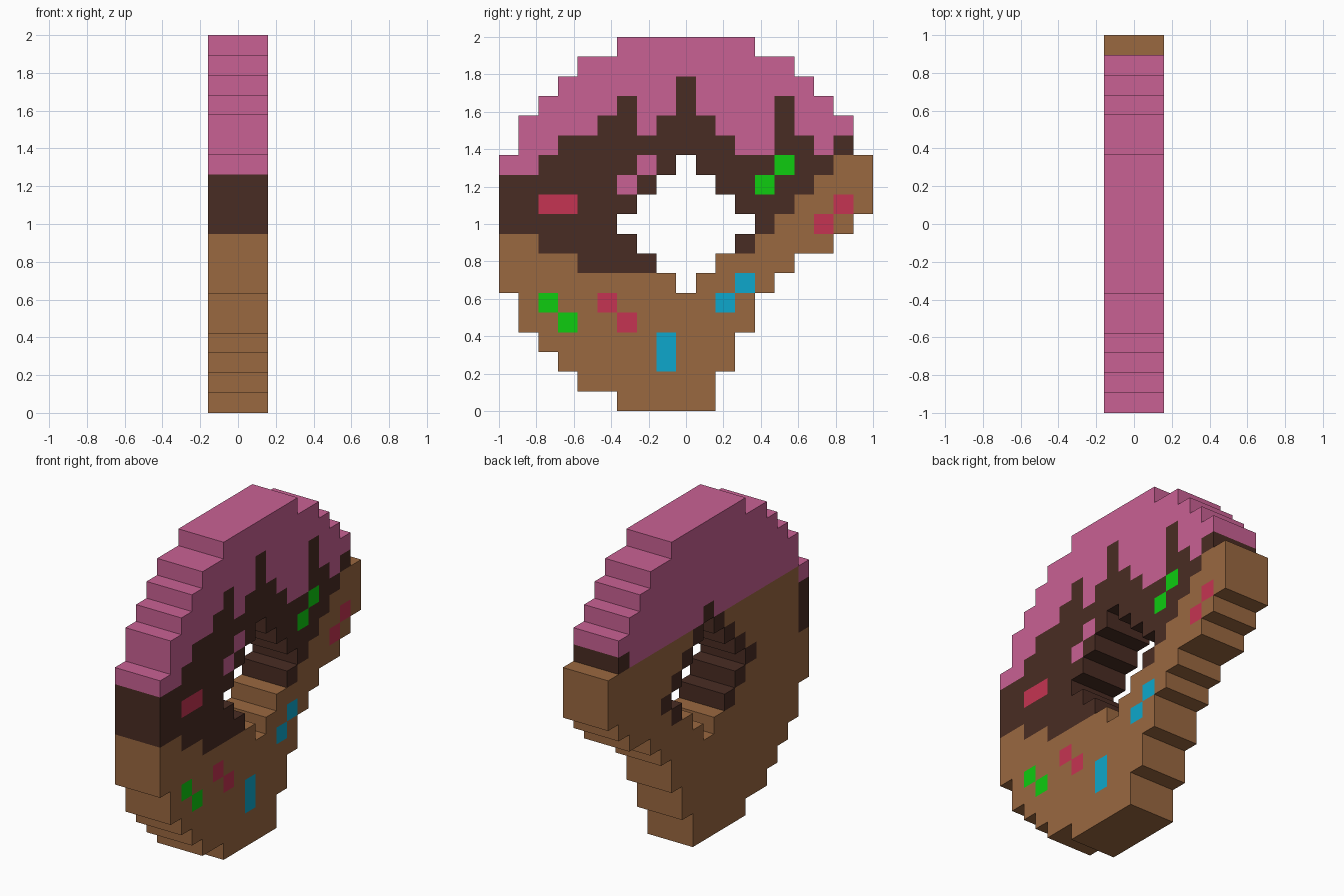
import bpy, bmesh

if "Cube" in bpy.data.objects:
    bpy.data.objects.remove(bpy.data.objects["Cube"])

CELL = 2 / 19          # the model sits on a 19 x 19 block grid
HALF = 1.5 * CELL      # three blocks thick

# Decorated side, top row first (columns run along +y)
PATTERN = [
    "......PPPPPPP......",
    "....PPPPPPPPPPP....",
    "...PPPPPPDPPPPPP...",
    "..PPPPDPPDPPPPDPP..",
    ".PPPPDDPDDDPPPDPPP.",
    ".PPDDDDDDDDDPPDDPD.",
    "PPDDDDDPD.DDDDGDDTT",
    "DDDDDDPD...DDGDDTTT",
    "DDRRDDD.....DDDTTRT",
    "DDDDDD.......DTTRT.",
    "TTDDDDD.....DTTTT..",
    "TTTTDDDD...TTTT....",
    "TTTTTTTTT.TTBT.....",
    ".TGTTRTTTTTBT......",
    ".TTGTTRTTTTTT......",
    "..TTTTTTBTTT.......",
    "...TTTTTBTTT.......",
    "....TTTTTTT........",
    "......TTTTT........",
][::-1]

PARTS = {  # key: (part name, colour name, sRGB)
    "P": ("pink_icing", "pink", (201, 97, 148)),
    "D": ("chocolate_glaze", "dark brown", (73, 44, 35)),
    "T": ("dough_ring", "tan", (154, 104, 64)),
    "R": ("red_sprinkles", "red", (197, 52, 82)),
    "G": ("green_sprinkles", "green", (14, 204, 16)),
    "B": ("blue_sprinkles", "blue", (13, 167, 204)),
}
SIDES = ((1, 0), (-1, 0), (0, 1), (0, -1))


def linear(v):
    v /= 255
    return v / 12.92 if v <= 0.04045 else ((v + 0.055) / 1.055) ** 2.4


def cell(c, r):
    return PATTERN[r][c] if 0 <= c < 19 and 0 <= r < 19 else "."


meshes = {k: bmesh.new() for k in PARTS}


def quad(key, points):
    bm = meshes[key]
    bm.faces.new([bm.verts.new(p) for p in points])


for r in range(19):
    for c in range(19):
        key = cell(c, r)
        if key == ".":
            continue
        y0, z0 = -1 + c * CELL, r * CELL
        y1, z1 = y0 + CELL, z0 + CELL
        # decorated side
        quad(key, [(HALF, y0, z0), (HALF, y1, z0), (HALF, y1, z1), (HALF, y0, z1)])
        # plain side: rim blocks keep their colour, the rest is icing over dough
        rim = any(cell(c + dc, r + dr) == "." for dc, dr in SIDES)
        back = key if rim else ("P" if r >= 13 else "T")
        quad(back, [(-HALF, y1, z0), (-HALF, y0, z0), (-HALF, y0, z1), (-HALF, y1, z1)])
        # outer rim and hole walls
        edges = {(1, 0): ((y1, z0), (y1, z1)), (-1, 0): ((y0, z1), (y0, z0)),
                 (0, 1): ((y1, z1), (y0, z1)), (0, -1): ((y0, z0), (y1, z0))}
        for (dc, dr), (a, b) in edges.items():
            if cell(c + dc, r + dr) == ".":
                quad(key, [(HALF, *a), (-HALF, *a), (-HALF, *b), (HALF, *b)])

# One object and one material per part
for key, (name, colour, rgb) in PARTS.items():
    bm = meshes[key]
    bmesh.ops.remove_doubles(bm, verts=bm.verts, dist=1e-4)
    mesh = bpy.data.meshes.new(name)
    bm.to_mesh(mesh)
    bm.free()
    mat = bpy.data.materials.new(colour)
    mat.diffuse_color = (*map(linear, rgb), 1)
    mat.use_nodes = True
    mat.node_tree.nodes["Principled BSDF"].inputs["Base Color"].default_value = mat.diffuse_color
    mesh.materials.append(mat)
    bpy.context.collection.objects.link(bpy.data.objects.new(name, mesh))
